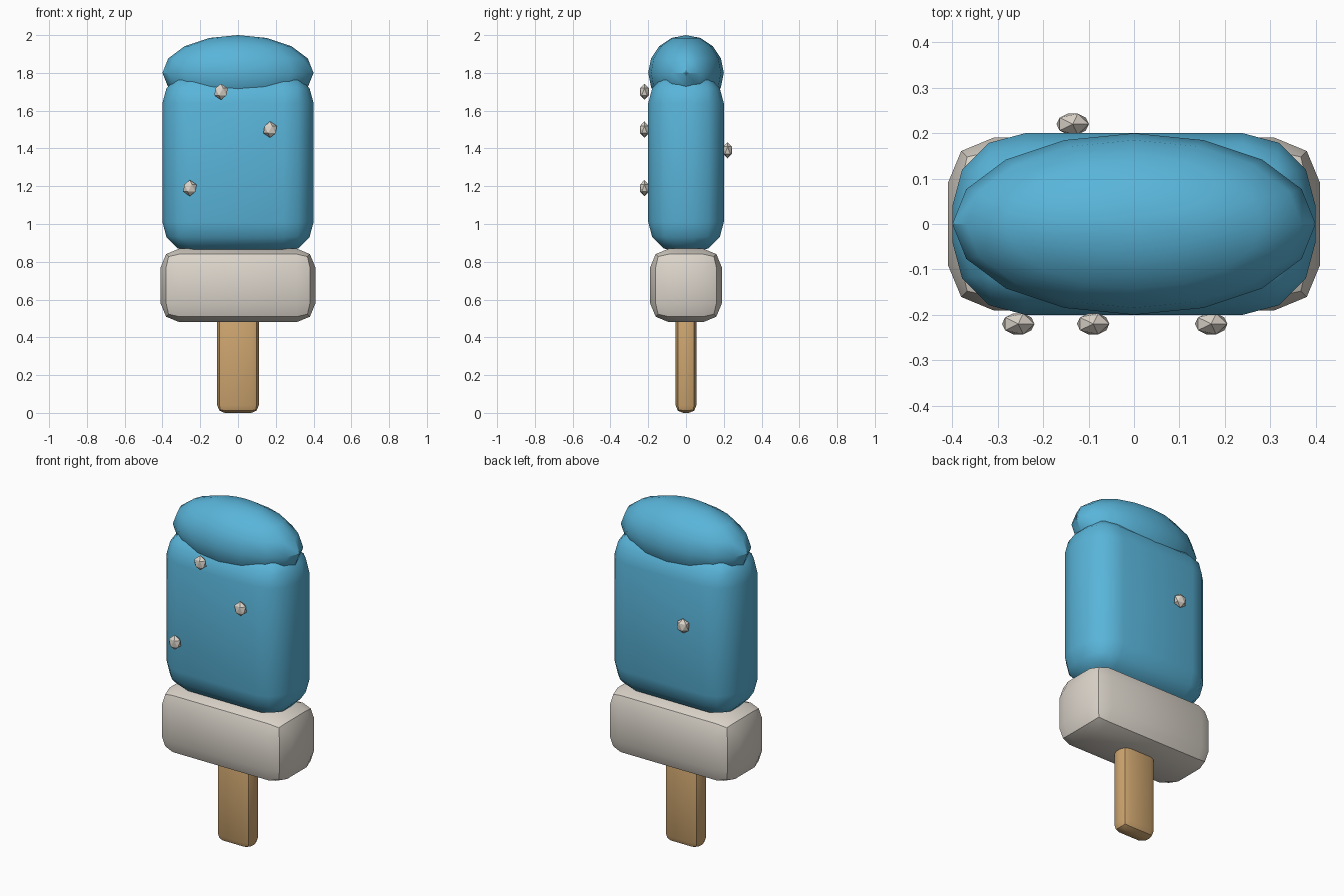
import bpy
import math

cube = bpy.data.objects.get("Cube")
if cube:
    bpy.data.objects.remove(cube, do_unlink=True)


def make_material(name, color):
    mat = bpy.data.materials.new(name)
    mat.use_nodes = True
    mat.diffuse_color = (*color, 1)
    mat.node_tree.nodes["Principled BSDF"].inputs["Base Color"].default_value = (*color, 1)
    return mat


blue = make_material("ice blue", (0.10, 0.46, 0.70))
cream = make_material("cream", (0.72, 0.67, 0.60))
wood = make_material("wood", (0.62, 0.38, 0.16))


def finish(name, mat, scale):
    """Name the active object, apply its size and give it a colour."""
    obj = bpy.context.object
    obj.name = name
    obj.scale = scale
    bpy.ops.object.transform_apply(location=False, rotation=False, scale=True)
    obj.data.materials.append(mat)
    return obj


def rounded_box(name, mat, width, depth, bottom, top, radius, segments):
    bpy.ops.mesh.primitive_cube_add(size=1, location=(0, 0, (bottom + top) / 2))
    obj = finish(name, mat, (width, depth, top - bottom))
    bevel = obj.modifiers.new("rounding", "BEVEL")
    bevel.width = radius
    bevel.segments = segments
    bevel.limit_method = "NONE"
    bpy.ops.object.modifier_apply(modifier=bevel.name)
    bpy.ops.object.shade_smooth_by_angle(angle=math.radians(40))
    return obj


# Stick, creamy base and frozen body
rounded_box("stick", wood, 0.22, 0.11, 0, 0.6, 0.04, 2)
rounded_box("cream_base", cream, 0.82, 0.38, 0.48, 0.87, 0.1, 2)
rounded_box("ice_body", blue, 0.8, 0.4, 0.85, 1.8, 0.16, 3)

# Domed cap
bpy.ops.mesh.primitive_uv_sphere_add(segments=16, ring_count=8, radius=1, location=(0, 0, 1.8))
finish("ice_cap", blue, (0.4, 0.2, 0.2))
bpy.ops.object.shade_smooth_by_angle(angle=math.radians(40))

# Faceted sprinkles: x, side (-1 front, 1 back), height
sprinkles = [(-0.09, -1, 1.7), (0.17, -1, 1.5), (-0.255, -1, 1.19), (-0.135, 1, 1.39)]
for i, (x, side, z) in enumerate(sprinkles):
    bpy.ops.mesh.primitive_ico_sphere_add(subdivisions=1, radius=1, location=(x, side * 0.22, z))
    finish(f"sprinkle_{i + 1}", cream, (0.04, 0.027, 0.043))
